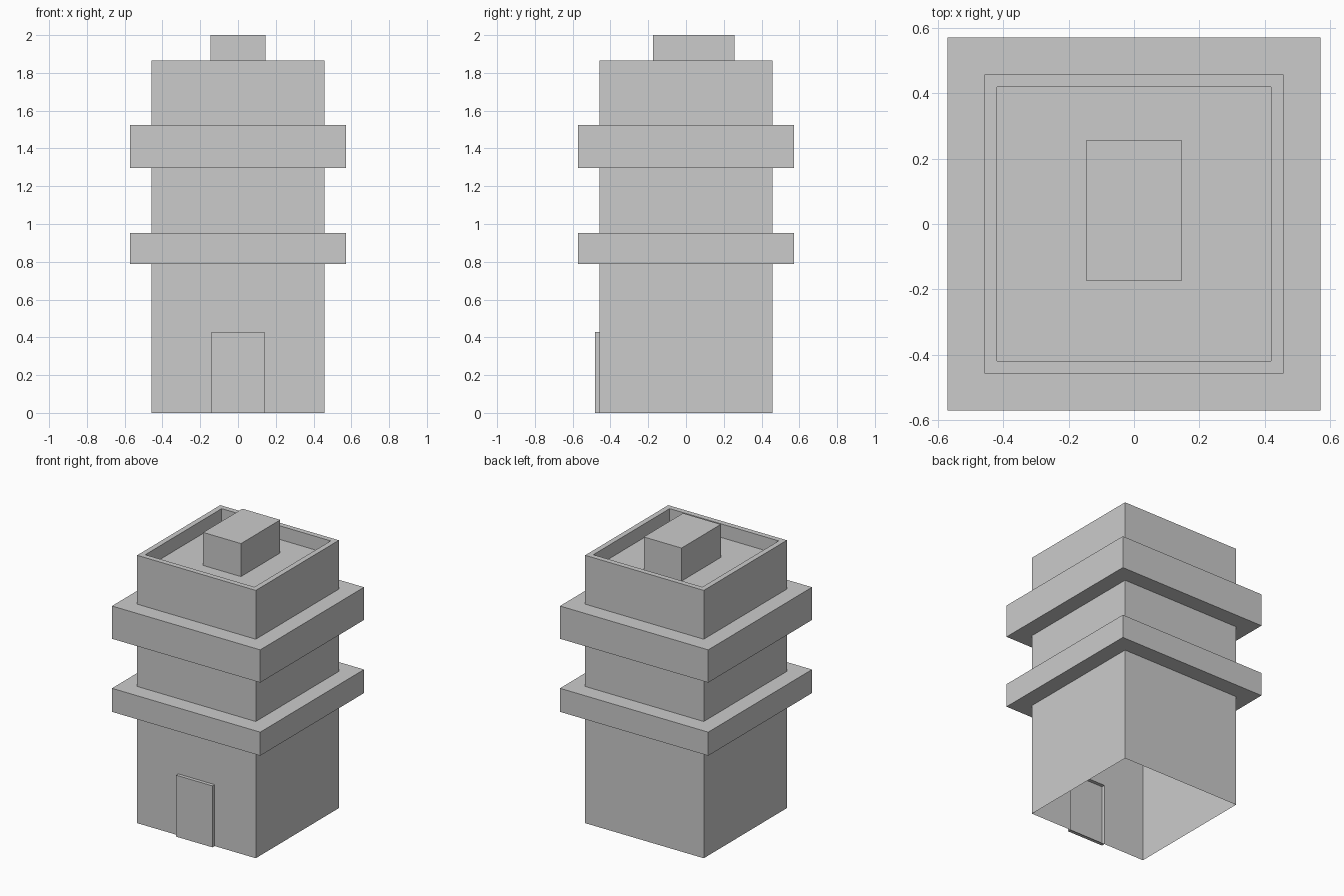
import bpy, bmesh
from mathutils import Vector, Matrix

if "Cube" in bpy.data.objects:
    bpy.data.objects.remove(bpy.data.objects["Cube"])


def finish(bm, name):
    mesh = bpy.data.meshes.new(name)
    bm.to_mesh(mesh)
    bm.free()
    obj = bpy.data.objects.new(name, mesh)
    bpy.context.collection.objects.link(obj)
    return obj


# Tower shell: stacked square rings (half width, z), open at the bottom
BODY, LEDGE, INNER = 0.457, 0.571, 0.42
ROOF_Z = 1.77
rings = [(BODY, 0), (BODY, 0.788), (LEDGE, 0.788), (LEDGE, 0.952),
         (BODY, 0.952), (BODY, 1.297), (LEDGE, 1.297), (LEDGE, 1.525),
         (BODY, 1.525), (BODY, 1.865), (INNER, 1.865), (INNER, ROOF_Z)]
corners = [(-1, -1), (1, -1), (1, 1), (-1, 1)]

bm = bmesh.new()
loops = [[bm.verts.new((sx * h, sy * h, z)) for sx, sy in corners] for h, z in rings]
walls = []
for low, high in zip(loops, loops[1:]):
    for i in range(4):
        j = (i + 1) % 4
        walls.append(bm.faces.new((low[i], low[j], high[j], high[i])))
bm.faces.new(loops[-1])  # sunken roof floor


# Door: cut a panel out of the lower front wall and push it forward
def cut(face, co, normal):
    """Split one face by a plane and return the part behind the plane."""
    co, normal = Vector(co), Vector(normal)
    bmesh.ops.bisect_plane(bm, geom=[face, *face.edges, *face.verts],
                           plane_co=co, plane_no=normal)
    bm.normal_update()
    front = [f for f in bm.faces if f.normal.y < -0.9
             and f.calc_center_median().z < 0.7
             and (f.calc_center_median() - co).dot(normal) < 0]
    return min(front, key=lambda f: abs(f.calc_center_median().x)
               + f.calc_center_median().z)


door = cut(walls[0], (0.14, 0, 0), (1, 0, 0))
door = cut(door, (-0.14, 0, 0), (-1, 0, 0))
door = cut(door, (0, 0, 0.428), (0, 0, 1))
panel = bmesh.ops.extrude_discrete_faces(bm, faces=[door])["faces"][0]
bmesh.ops.translate(bm, verts=panel.verts, vec=(0, -0.024, 0))
finish(bm, "tower")

# Box on the roof
bm = bmesh.new()
size = Vector((0.291, 0.432, 2 - ROOF_Z))
centre = Vector((0, 0.041, (2 + ROOF_Z) / 2))
bmesh.ops.create_cube(bm, size=1, matrix=Matrix.Translation(centre) @ Matrix.Diagonal((*size, 1)))
finish(bm, "roof_box")
